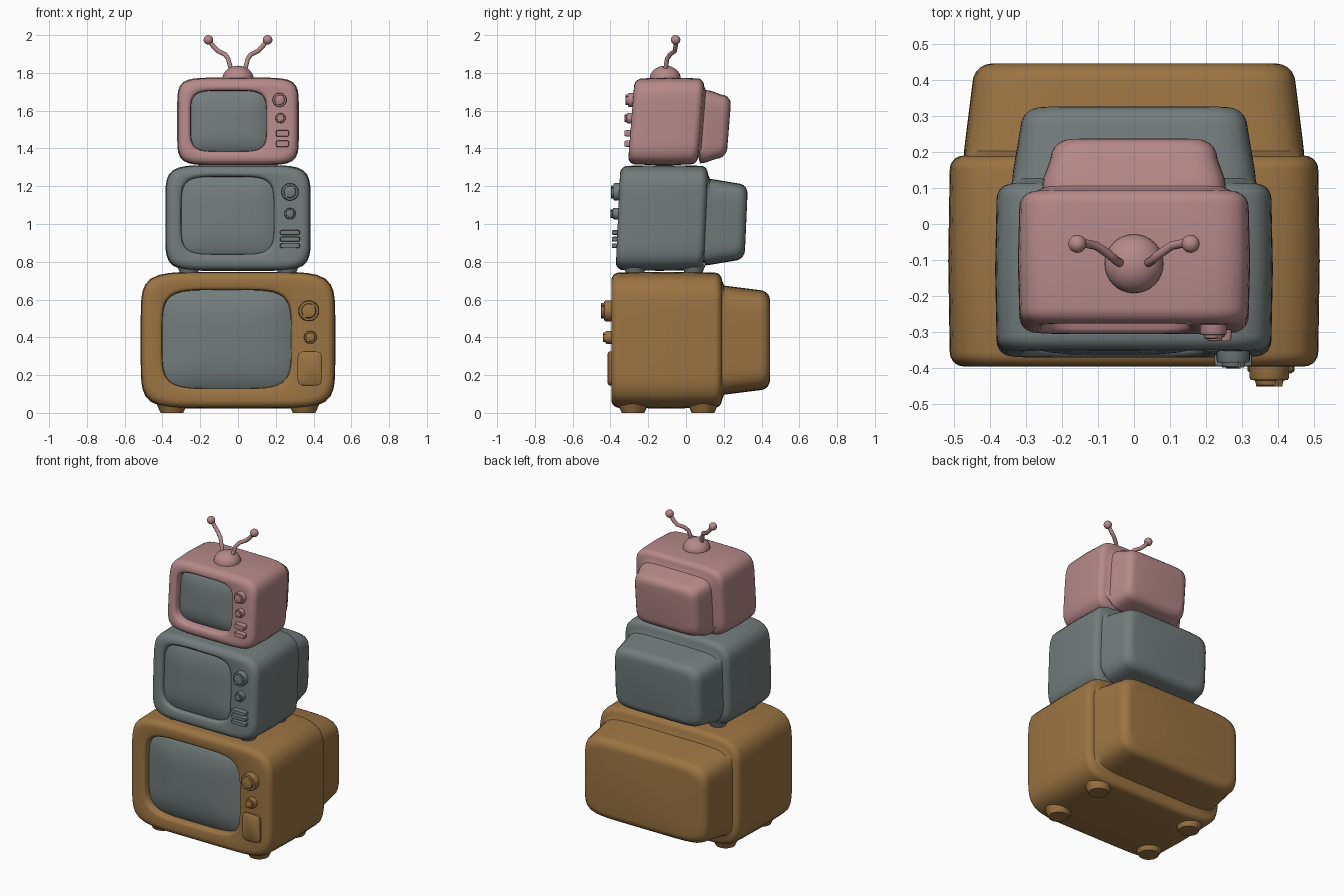
import bpy, bmesh, math
from mathutils import Matrix, Vector

if "Cube" in bpy.data.objects:
    bpy.data.objects.remove(bpy.data.objects["Cube"])


def material(name, rgb):
    m = bpy.data.materials.new(name)
    m.diffuse_color = (*rgb, 1)
    m.use_nodes = True
    m.node_tree.nodes["Principled BSDF"].inputs["Base Color"].default_value = m.diffuse_color
    return m


ORANGE = material("ochre", (0.33, 0.175, 0.055))
GREY = material("blue grey", (0.17, 0.205, 0.2))
PINK = material("dusty pink", (0.47, 0.25, 0.25))


def finish(bm, name, mats, angle=40):
    bmesh.ops.recalc_face_normals(bm, faces=bm.faces[:])
    me = bpy.data.meshes.new(name)
    bm.to_mesh(me)
    bm.free()
    ob = bpy.data.objects.new(name, me)
    bpy.context.collection.objects.link(ob)
    for m in mats:
        me.materials.append(m)
    bpy.ops.object.select_all(action='DESELECT')
    ob.select_set(True)
    bpy.context.view_layer.objects.active = ob
    bpy.ops.object.shade_smooth_by_angle(angle=math.radians(angle))
    return ob


def loft(bm, rings, n=80):
    """Rings of (y, centre x, centre z, half width, half height, squareness, material)."""
    prev = None
    for y, cx, cz, a, b, p, mat in rings:
        loop = []
        for i in range(n):
            t = 2 * math.pi * i / n
            c, s = math.cos(t), math.sin(t)
            k = (abs(c) ** p + abs(s) ** p) ** (-1 / p)
            loop.append(bm.verts.new((cx + a * c * k, y, cz + b * s * k)))
        if prev:
            for i in range(n):
                j = (i + 1) % n
                bm.faces.new((prev[i], prev[j], loop[j], loop[i])).material_index = mat
        else:
            bm.faces.new(loop)
        prev = loop
    bm.faces.new(prev).material_index = rings[-1][6]


def cabinet(name, mat, cz, hw, hh, front, back, rear, screen, edge, dome, shear):
    rings = []
    rw, rh, rz, ry = rear                       # rear housing
    r = 0.055
    for i in range(6):
        t = i / 5 * math.pi / 2
        d = r * (1 - math.sin(t)) + 0.02
        rings.append((ry - r * (1 - math.cos(t)), 0, rz, rw - d, rh - d, 7, 0))
    rings.append((back + 0.04, 0, rz, rw, rh, 7, 0))
    rings.append((back + 0.012, 0, rz, rw + 0.003, rh + 0.004, 7, 0))
    r = 0.04
    for i in range(6):                          # shoulder of main body
        t = i / 5 * math.pi / 2
        d = r * (1 - math.sin(t)) + 0.004
        rings.append((back - r * (1 - math.cos(t)), 0, cz, hw - d, hh - d, 6.5, 0))
    rings.append(((front + back) / 2, 0, cz, hw, hh, 6.5, 0))
    for i in range(6):                          # rounded front edge
        t = i / 5 * math.pi / 2
        d = r * (1 - math.cos(t)) + 0.004
        rings.append((front + r * (1 - math.sin(t)), 0, cz, hw - d, hh - d, 6.5, 0))
    x0, x1, z0, z1 = screen                     # rim and domed screen
    sx, sz, sw, sh = (x0 + x1) / 2, (z0 + z1) / 2, (x1 - x0) / 2, (z1 - z0) / 2
    for g, y in ((0.018, 0), (0.008, 0.004), (0.002, 0.012), (0, edge)):
        rings.append((front + y, sx, sz, sw + g, sh + g, 5, 0))
    for f in (0.97, 0.9, 0.75, 0.55, 0.3, 0.08):
        y = front + dome + (edge - dome) * f ** 4
        rings.append((y, sx, sz, sw * f, sh * f, 5, 1))
    bm = bmesh.new()
    loft(bm, rings)
    for v in bm.verts:
        v.co.y += shear * (v.co.z - cz)
    finish(bm, name, [mat, GREY])


def knob(name, mat, x, z, y, r, depth):
    """Round dial with a raised diagonal grip."""
    bm = bmesh.new()
    rings = [(y + 0.03, r), (y - depth * 0.55, r), (y - depth * 0.68, r * 0.93),
             (y - depth * 0.7, r * 0.72), (y - depth * 0.93, r * 0.66), (y - depth, r * 0.5)]
    loft(bm, [(yy, x, z, q, q, 2, 0) for yy, q in rings], 28)
    m = (Matrix.Translation((x, y - depth * 0.55, z)) @ Matrix.Rotation(0.7, 4, 'Y')
         @ Matrix.Diagonal((r * 0.3, depth * 0.9, r * 1.7, 1)))
    bmesh.ops.create_cube(bm, size=1, matrix=m)
    finish(bm, name, [mat])


def plate(name, mat, x, z, y, w, h, depth):
    """Rounded raised panel or button."""
    bm = bmesh.new()
    e = min(w, h) * 0.08
    loft(bm, [(y + 0.03, x, z, w / 2, h / 2, 6, 0), (y - depth * 0.6, x, z, w / 2, h / 2, 6, 0),
              (y - depth, x, z, w / 2 - e, h / 2 - e, 6, 0)], 40)
    finish(bm, name, [mat])


def feet(name, mat, xs, ys, z0, z1, r):
    bm = bmesh.new()
    for x in (-xs, xs):
        for y in ys:
            bmesh.ops.create_cone(bm, cap_ends=True, segments=24, radius1=r * 0.8, radius2=r * 1.15,
                                  depth=z1 - z0, matrix=Matrix.Translation((x, y, (z0 + z1) / 2)))
    finish(bm, name, [mat])


# Bottom television
cabinet("bottom_television", ORANGE, 0.385, 0.515, 0.362, -0.395, 0.19,
        (0.468, 0.285, 0.385, 0.445), (-0.40, 0.28, 0.13, 0.65), 0.045, 0.004, 0)
knob("bottom_large_dial", ORANGE, 0.375, 0.54, -0.395, 0.055, 0.055)
knob("bottom_small_dial", ORANGE, 0.383, 0.40, -0.395, 0.034, 0.045)
plate("bottom_speaker_panel", ORANGE, 0.38, 0.235, -0.395, 0.13, 0.18, 0.02)
feet("bottom_feet", ORANGE, 0.35, (-0.28, 0.09), 0, 0.06, 0.075)

# Middle television
cabinet("middle_television", GREY, 1.032, 0.385, 0.28, -0.36, 0.105,
        (0.335, 0.225, 1.01, 0.32), (-0.30, 0.19, 0.84, 1.25), 0.025, 0.0, 0.045)
knob("middle_large_dial", GREY, 0.275, 1.17, -0.353, 0.046, 0.045)
knob("middle_small_dial", GREY, 0.275, 1.055, -0.36, 0.03, 0.04)
for i in range(3):
    plate("middle_vent_bar_%d" % (i + 1), GREY, 0.275, 0.885 + i * 0.035, -0.365, 0.105, 0.026, 0.028)
feet("middle_feet", GREY, 0.26, (-0.27, 0.04), 0.73, 0.785, 0.055)

# Top television
cabinet("top_television", PINK, 1.543, 0.322, 0.232, -0.29, 0.08,
        (0.252, 0.19, 1.515, 0.23), (-0.25, 0.15, 1.385, 1.705), 0.05, 0.022, 0.08)
knob("top_large_dial", PINK, 0.22, 1.657, -0.281, 0.037, 0.038)
knob("top_small_dial", PINK, 0.225, 1.56, -0.289, 0.027, 0.036)
for i, z in enumerate((1.425, 1.48)):
    plate("top_button_%d" % (i + 1), PINK, 0.235, z, -0.297, 0.07, 0.034, 0.028)

# Antenna base dome
bm = bmesh.new()
bmesh.ops.create_uvsphere(bm, u_segments=32, v_segments=16, radius=1,
                          matrix=Matrix.Translation((0, -0.11, 1.77)) @ Matrix.Diagonal((0.082, 0.082, 0.068, 1)))
finish(bm, "antenna_base", [PINK])

# Bent antenna rods with ball tips
for side, s in (("left", -1), ("right", 1)):
    cu = bpy.data.curves.new(side + "_antenna", 'CURVE')
    cu.dimensions = '3D'
    cu.bevel_depth = 0.012
    cu.bevel_resolution = 3
    cu.use_fill_caps = True
    pts = [(0.035, -0.11, 1.81), (0.052, -0.10, 1.875), (0.068, -0.085, 1.897),
           (0.105, -0.06, 1.915), (0.13, -0.055, 1.94), (0.155, -0.055, 1.975)]
    sp = cu.splines.new('POLY')
    sp.points.add(len(pts) - 1)
    for p, (x, y, z) in zip(sp.points, pts):
        p.co = (s * x, y, z, 1)
    cu.materials.append(PINK)
    bpy.context.collection.objects.link(bpy.data.objects.new(side + "_antenna", cu))
    bm = bmesh.new()
    bmesh.ops.create_uvsphere(bm, u_segments=20, v_segments=12, radius=0.025,
                              matrix=Matrix.Translation((s * 0.157, -0.055, 1.975)))
    finish(bm, side + "_antenna_tip", [PINK])
